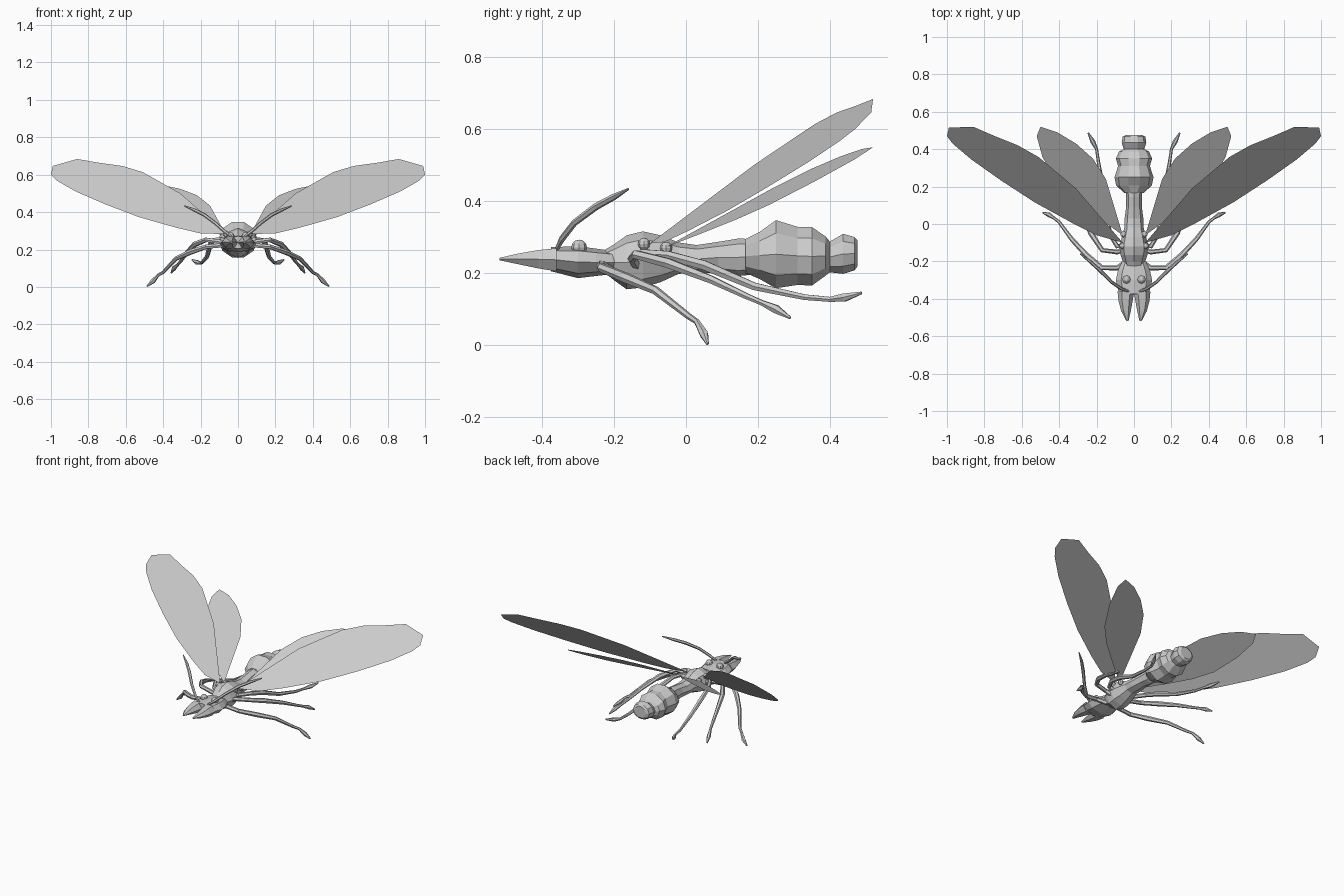
import bpy, bmesh
from math import sin, cos, pi
from mathutils import Vector


def finish(name, bm):
    bmesh.ops.recalc_face_normals(bm, faces=bm.faces)
    me = bpy.data.meshes.new(name)
    bm.to_mesh(me)
    bm.free()
    ob = bpy.data.objects.new(name, me)
    bpy.context.collection.objects.link(ob)
    return ob


def skin(bm, rings):
    # join consecutive vertex loops and cap both ends
    for a, b in zip(rings, rings[1:]):
        n = len(a)
        for i in range(n):
            bm.faces.new((a[i], a[(i + 1) % n], b[(i + 1) % n], b[i]))
    bm.faces.new(rings[0])
    bm.faces.new(rings[-1])


def loft(name, sections, sides=8):
    # sections: (x, y, half width, z bottom, z top)
    bm = bmesh.new()
    rings = []
    for x, y, rx, z0, z1 in sections:
        zc, rz = (z0 + z1) / 2, (z1 - z0) / 2
        rings.append([bm.verts.new((x + rx * cos(2 * pi * i / sides), y,
                                    zc + rz * sin(2 * pi * i / sides)))
                      for i in range(sides)])
    skin(bm, rings)
    return finish(name, bm)


def limb(name, points, radii, side, n=6):
    bm = bmesh.new()
    pts = [Vector((p[0] * side, p[1], p[2])) for p in points]
    rings = []
    for k, p in enumerate(pts):
        d = (pts[min(k + 1, len(pts) - 1)] - pts[max(k - 1, 0)]).normalized()
        u = d.cross(Vector((0, 0, 1))).normalized()
        v = d.cross(u)
        rings.append([bm.verts.new(p + radii[k] * (u * cos(2 * pi * i / n) + v * sin(2 * pi * i / n)))
                      for i in range(n)])
    skin(bm, rings)
    return finish(name, bm)


def wing(name, outline, height, side):
    bm = bmesh.new()
    bm.faces.new([bm.verts.new((x * side, y, height(x, y))) for x, y in outline])
    return finish(name, bm)


def ball(name, loc, r):
    bm = bmesh.new()
    bmesh.ops.create_uvsphere(bm, u_segments=8, v_segments=6, radius=r)
    bmesh.ops.translate(bm, verts=bm.verts, vec=loc)
    return finish(name, bm)


# body: head, thorax with waist, segmented abdomen
loft("head", [(0, -.375, .08, .205, .272), (0, -.30, .097, .186, .275),
              (0, -.25, .086, .192, .268), (0, -.205, .066, .197, .262),
              (0, -.18, .045, .205, .26)])
loft("thorax", [(0, -.225, .05, .2, .265), (0, -.20, .06, .18, .28),
                (0, -.165, .072, .155, .305), (0, -.12, .078, .16, .316),
                (0, -.07, .065, .175, .305), (0, -.02, .052, .198, .285),
                (0, .03, .05, .2, .278), (0, .09, .042, .2, .287),
                (0, .145, .042, .192, .296), (0, .18, .045, .195, .295)])
loft("abdomen", [(0, .165, .05, .198, .297), (0, .205, .095, .18, .318),
                 (0, .25, .104, .153, .352), (0, .31, .085, .163, .333),
                 (0, .35, .097, .161, .332), (0, .388, .08, .19, .305),
                 (0, .40, .055, .2, .29), (0, .437, .066, .195, .312),
                 (0, .468, .06, .205, .303), (0, .477, .04, .217, .293)], 10)

# wing outlines (x, y)
FORE = [(.06, -.1), (.2, -.06), (.33, .005), (.53, .115), (.71, .232), (.87, .345), (.97, .43),
        (1.0, .47), (.99, .515), (.86, .52), (.74, .468), (.62, .42), (.51, .358), (.31, .19)]
HIND = [(.06, -.06), (.2, .04), (.33, .14), (.42, .23), (.49, .36), (.52, .47),
        (.50, .52), (.41, .49), (.31, .43), (.22, .35), (.15, .24)]

# limb centre lines
LEGS = {
    "front_leg": [(.04, -.2, .2), (.09, -.235, .222), (.17, -.235, .215), (.25, -.17, .188),
                  (.33, -.085, .152), (.40, .01, .078), (.425, .03, .065), (.455, .05, .03), (.487, .06, .003)],
    "middle_leg": [(.04, -.13, .21), (.09, -.15, .24), (.17, -.14, .252), (.23, -.05, .228),
                   (.275, .07, .182), (.308, .17, .135), (.323, .21, .118), (.342, .25, .1), (.357, .29, .075)],
    "hind_leg": [(.04, -.1, .23), (.09, -.12, .255), (.13, -.05, .25), (.15, .05, .222),
                 (.165, .19, .163), (.19, .33, .133), (.2, .40, .127), (.22, .44, .132), (.245, .488, .145)]}
LEG_R = [.014, .013, .013, .015, .012, .009, .008, .013, .004]
ANTENNA = [(.03, -.36, .265), (.07, -.345, .295), (.12, -.31, .34),
           (.18, -.25, .385), (.235, -.20, .412), (.288, -.16, .434)]

for label, s in (("left", 1), ("right", -1)):
    loft("mandible_" + label, [(.043 * s, -.36, .045, .2, .274), (.045 * s, -.41, .038, .209, .268),
                               (.043 * s, -.465, .026, .222, .257), (.035 * s, -.518, .006, .235, .243)], 6)
    wing("forewing_" + label, FORE, lambda x, y: .28 - .25 * (x - .07) + .97 * (y + .1), s)
    wing("hindwing_" + label, HIND, lambda x, y: .275 - .15 * (x - .07) + .595 * (y + .05), s)
    ball("eye_" + label, (.04 * s, -.297, .271), .022)
    ball("forewing_joint_" + label, (.062 * s, -.117, .281), .017)
    ball("hindwing_joint_" + label, (.056 * s, -.055, .27), .017)
    limb("antenna_" + label, ANTENNA, [.006, .009, .009, .01, .009, .003], s)
    for name, path in LEGS.items():
        limb(name + "_" + label, path, LEG_R, s)
